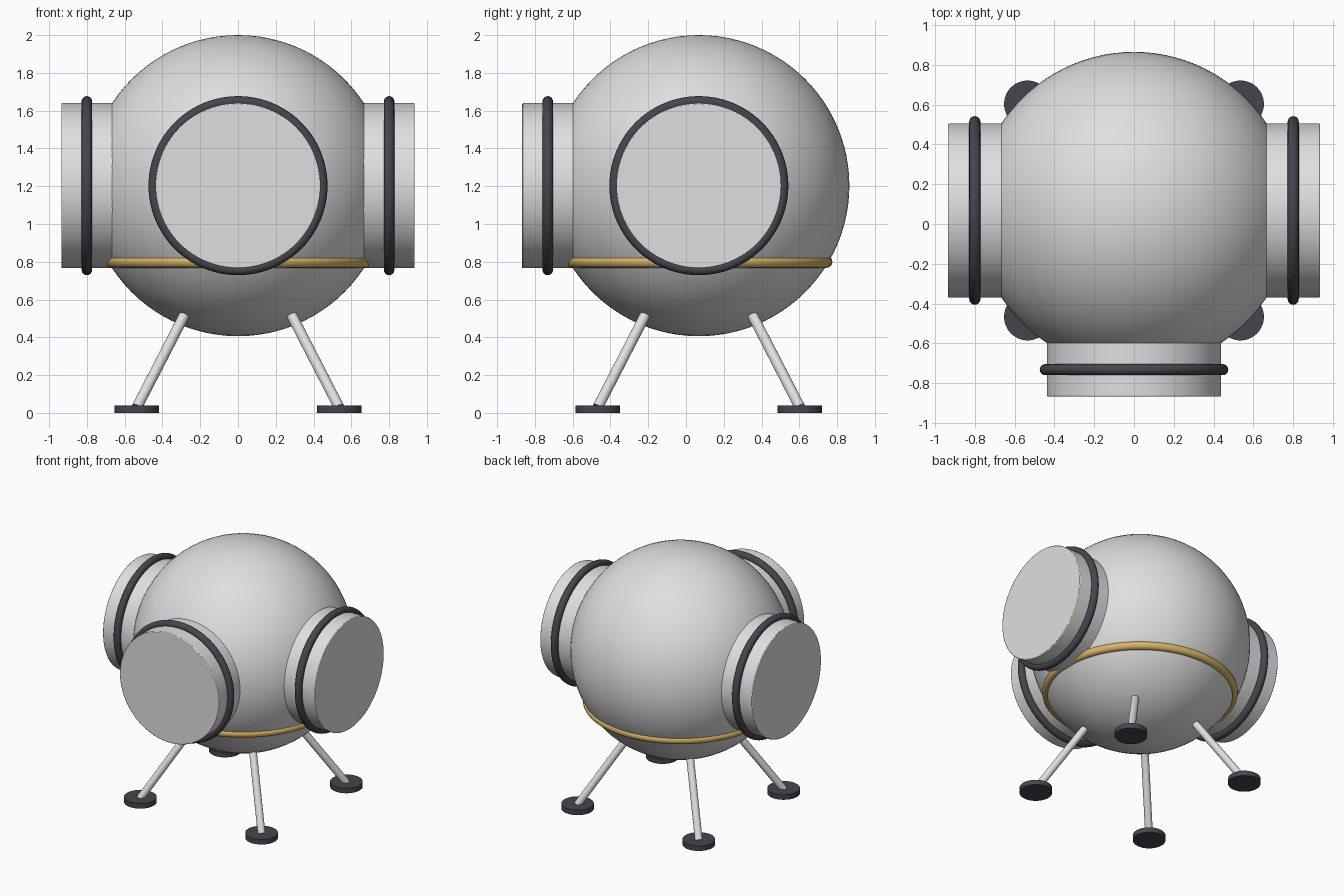
import bpy, math
from mathutils import Vector

if "Cube" in bpy.data.objects:
    bpy.data.objects.remove(bpy.data.objects["Cube"])

CENTRE = Vector((0, 0.068, 1.203))
RADIUS = 0.797


def material(name, rgb):
    m = bpy.data.materials.new(name)
    m.diffuse_color = (*rgb, 1)
    m.use_nodes = True
    m.node_tree.nodes["Principled BSDF"].inputs["Base Color"].default_value = m.diffuse_color
    return m


WHITE = material("pale_grey", (0.74, 0.74, 0.74))
DARK = material("dark_rubber", (0.06, 0.06, 0.078))
GOLD = material("gold", (0.68, 0.46, 0.14))


def finish(name, mat):
    ob = bpy.context.object
    ob.name = name
    ob.data.materials.append(mat)
    bpy.ops.object.shade_smooth_by_angle(angle=math.radians(35))
    return ob


def rod(name, a, b, radius, mat, sides=64, bevel=0):
    a, b = Vector(a), Vector(b)
    d = b - a
    bpy.ops.mesh.primitive_cylinder_add(
        vertices=sides, radius=radius, depth=d.length, location=(a + b) / 2,
        rotation=d.to_track_quat('Z', 'Y').to_euler())
    ob = finish(name, mat)
    if bevel:
        mod = ob.modifiers.new("edge", 'BEVEL')
        mod.width, mod.segments = bevel, 2
    return ob


def ring(name, location, axis, major, minor, mat):
    bpy.ops.mesh.primitive_torus_add(
        major_segments=96, minor_segments=16, major_radius=major, minor_radius=minor,
        location=location, rotation=Vector(axis).to_track_quat('Z', 'Y').to_euler())
    return finish(name, mat)


# Spherical hull
bpy.ops.mesh.primitive_uv_sphere_add(segments=96, ring_count=48, radius=RADIUS, location=CENTRE)
finish("hull", WHITE)

# Docking ports with rubber seals on the left, right and front
for side, axis in (("left", (-1, 0, 0)), ("right", (1, 0, 0)), ("front", (0, -1, 0))):
    d = Vector(axis)
    rod(side + "_port", CENTRE + d * 0.5, CENTRE + d * 0.935, 0.437, WHITE, 96, 0.005)
    ring(side + "_seal", CENTRE + d * 0.8, axis, 0.446, 0.028, DARK)

# Gold belt below the ports
ring("belt", (0, CENTRE.y, 0.8), (0, 0, 1), 0.675, 0.032, GOLD)

# Splayed legs with round feet
for sx, sxn in ((-1, "left"), (1, "right")):
    for sy, syn in ((-1, "front"), (1, "back")):
        top = (sx * 0.275, CENTRE.y + sy * 0.275, 0.535)
        low = (sx * 0.535, CENTRE.y + sy * 0.535, 0.03)
        rod(f"{syn}_{sxn}_leg", low, top, 0.028, WHITE, 24)
        foot = Vector((low[0], low[1], 0))
        rod(f"{syn}_{sxn}_foot", foot, foot + Vector((0, 0, 0.04)), 0.118, DARK, 48)
